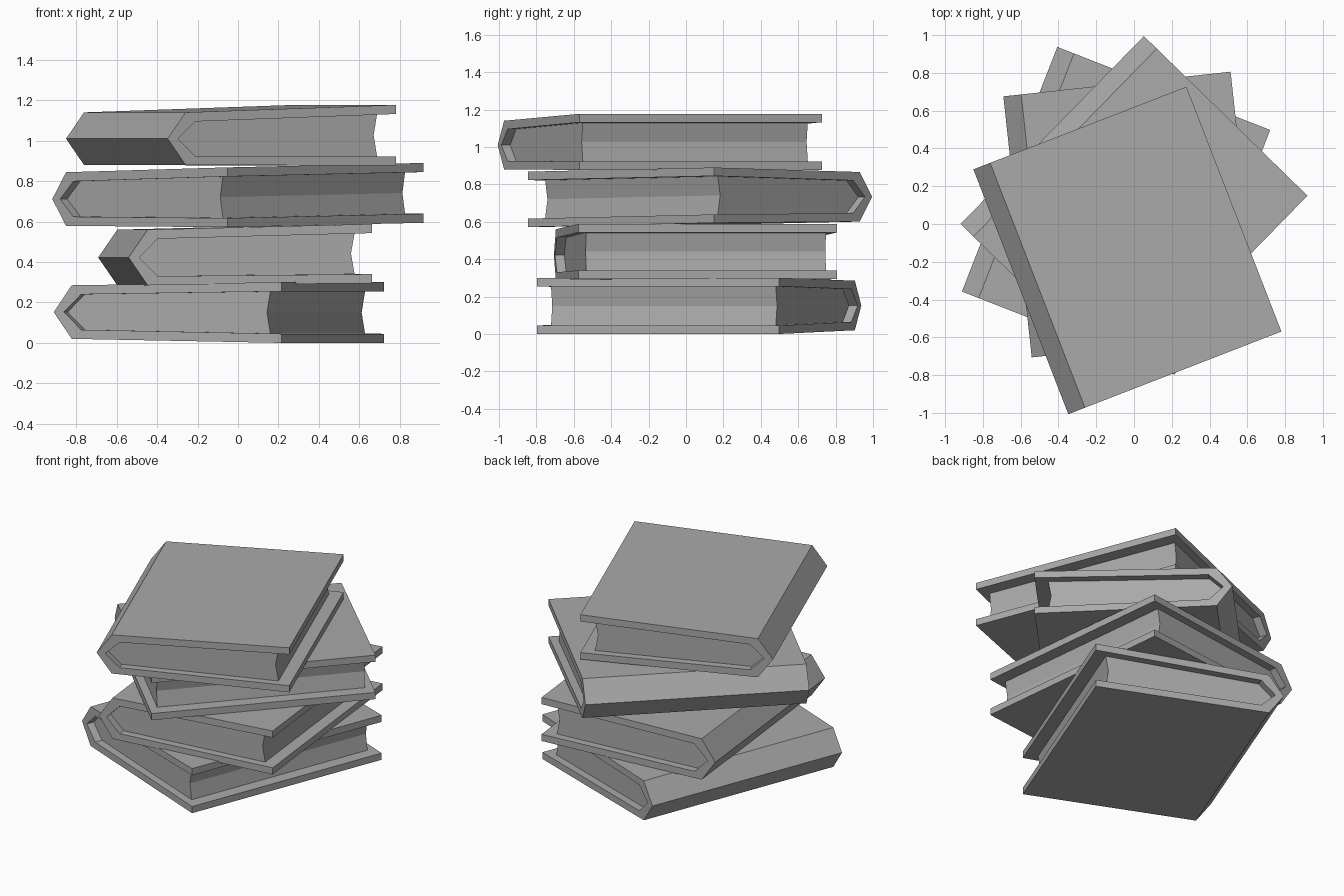
import bpy, bmesh
from math import radians
from mathutils import Matrix

cube = bpy.data.objects.get("Cube")
if cube:
    bpy.data.objects.remove(cube, do_unlink=True)

grey = bpy.data.materials.new("plain_grey")
grey.use_nodes = True
colour = (0.4, 0.4, 0.4, 1)
grey.diffuse_color = colour
grey.node_tree.nodes["Principled BSDF"].inputs["Base Color"].default_value = colour

LENGTH, WIDTH = 1.39, 1.21   # along the spine, spine to fore edge
BOARD = 0.045                # cover thickness


def extrude(name, profile, length, lift, place):
    """Sweep a (u, z) outline along the spine; lift raises the far end."""
    bm = bmesh.new()
    ends = []
    for s in (-0.5, 0.5):
        ends.append([bm.verts.new((u, s * length, z + s * lift)) for u, z in profile])
    a, b = ends
    bm.faces.new(a)
    bm.faces.new(b[::-1])
    n = len(profile)
    for i in range(n):
        j = (i + 1) % n
        bm.faces.new((a[i], b[i], b[j], a[j]))
    bmesh.ops.recalc_face_normals(bm, faces=bm.faces)
    mesh = bpy.data.meshes.new(name)
    bm.to_mesh(mesh)
    bm.free()
    mesh.materials.append(grey)
    obj = bpy.data.objects.new(name, mesh)
    obj.matrix_world = place
    bpy.context.collection.objects.link(obj)


def book(name, centre, angle, spine, fore, lift=0):
    """spine and fore are the (bottom, top) heights at each side."""
    place = Matrix.Translation((*centre, 0)) @ Matrix.Rotation(radians(angle), 4, "Z")
    (sb, st), (fb, ft) = spine, fore
    left, right = -WIDTH / 2, WIDTH / 2
    mid = (sb + st) / 2
    # Pointed outer shell, and the hollow that the pages fill
    outer = [(right, ft), (left + 0.095, st), (left, mid), (left + 0.095, sb), (right, fb)]
    back = [(left + 0.145, sb + BOARD), (left + 0.054, mid), (left + 0.145, st - BOARD)]
    shell = outer + [(right, fb + BOARD)] + back + [(right, ft - BOARD)]
    extrude(name + "_cover", shell, LENGTH, lift, place)
    # Page block with a slightly hollow fore edge
    edge = right - 0.08
    pages = back + [(edge, ft - BOARD), (edge - 0.018, (fb + ft) / 2), (edge, fb + BOARD)]
    extrude(name + "_pages", pages, LENGTH - 0.1, lift * 0.93, place)


book("bottom_book", (-0.095, 0.07), -21.3, (0.02, 0.285), (0, 0.3))
book("second_book", (-0.015, 0.05), 6.2, (0.285, 0.56), (0.295, 0.588))
book("third_book", (0, 0.075), -44.3, (0.59, 0.855), (0.583, 0.879), 0.022)
book("top_book", (-0.035, -0.14), 21.2, (0.88, 1.14), (0.877, 1.177))
